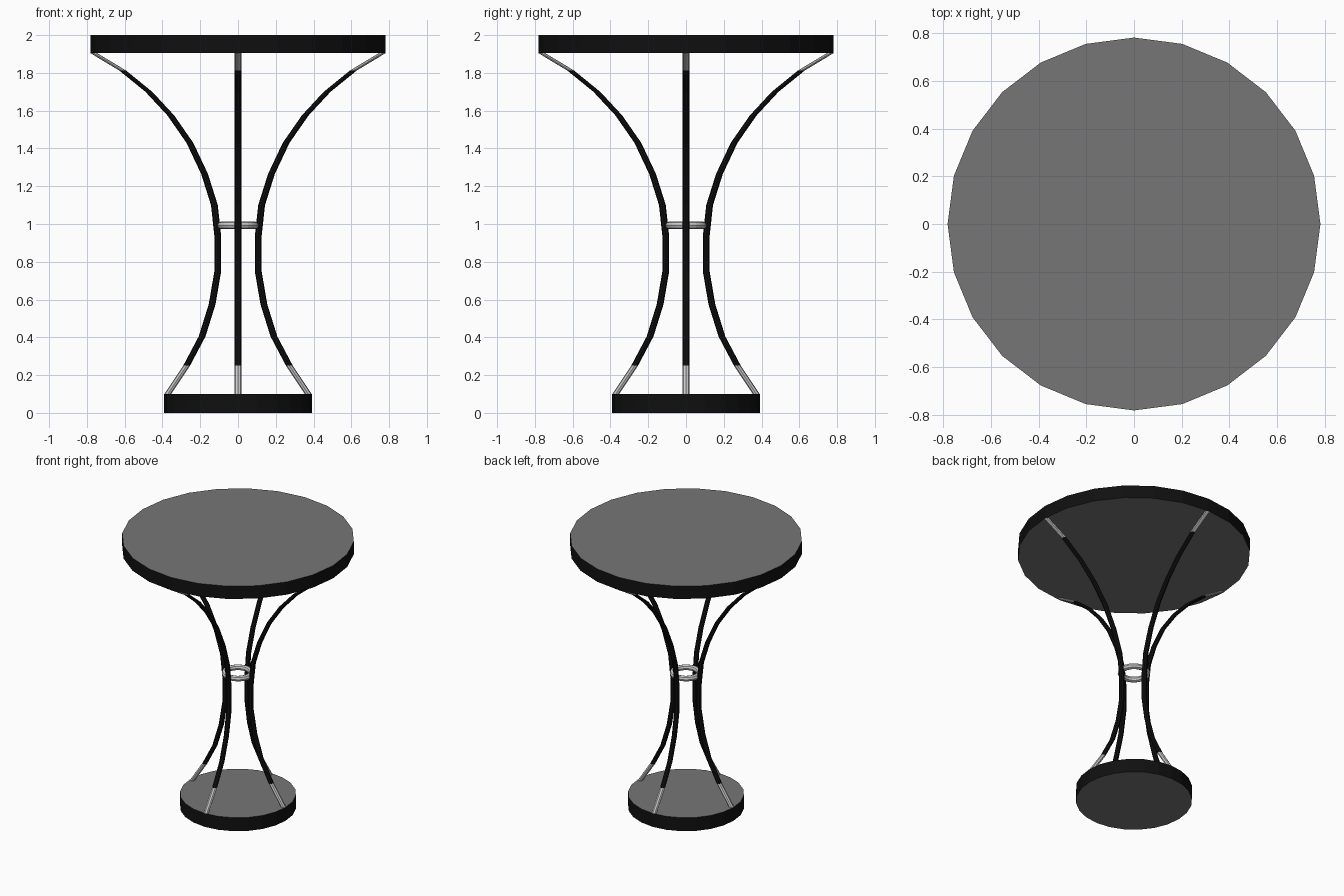
import bpy, bmesh
from math import cos, sin, pi, radians

if "Cube" in bpy.data.objects:
    bpy.data.objects.remove(bpy.data.objects["Cube"])


def material(name, v):
    m = bpy.data.materials.new(name)
    m.diffuse_color = (v, v, v, 1)
    m.use_nodes = True
    m.node_tree.nodes["Principled BSDF"].inputs["Base Color"].default_value = m.diffuse_color
    return m


BLACK = material("black_lacquer", 0.005)
GREY = material("dark_grey_surface", 0.18)
METAL = material("metal", 0.7)


def make_object(name, bm, mats):
    bmesh.ops.recalc_face_normals(bm, faces=bm.faces)
    me = bpy.data.meshes.new(name)
    bm.to_mesh(me)
    bm.free()
    for m in mats:
        me.materials.append(m)
    ob = bpy.data.objects.new(name, me)
    bpy.context.collection.objects.link(ob)
    return ob


# 24-sided disc with black rim and grey faces
def disc(name, radius, z0, z1):
    bm = bmesh.new()
    bmesh.ops.create_cone(bm, cap_ends=True, segments=24,
                          radius1=radius, radius2=radius, depth=z1 - z0)
    bmesh.ops.translate(bm, verts=bm.verts, vec=(0, 0, (z0 + z1) / 2))
    # keep a rim vertex on the x axis
    for f in bm.faces:
        f.material_index = 1 if len(f.verts) > 4 else 0
    make_object(name, bm, [BLACK, GREY])


disc("table_top", 0.782, 1.905, 2.0)
disc("base", 0.391, 0.0, 0.1)

# Leg path: (distance from axis, height)
PATH = [(0.372, 0.1), (0.272, 0.25), (0.19, 0.405), (0.137, 0.575),
        (0.107, 0.75), (0.107, 0.935), (0.125, 1.10), (0.177, 1.265),
        (0.255, 1.43), (0.356, 1.575), (0.472, 1.70), (0.61, 1.812),
        (0.764, 1.905)]


# Curved leg: horizontal octagon swept along the path, metal end pieces
def leg(name, angle, r=0.018, n=8):
    bm = bmesh.new()
    ca, sa = cos(angle), sin(angle)
    rings = []
    for d, z in PATH:
        ring = []
        for i in range(n):
            t = 2 * pi * i / n
            x, y = d + r * cos(t), r * sin(t)
            ring.append(bm.verts.new((x * ca - y * sa, x * sa + y * ca, z)))
        rings.append(ring)
    last = len(rings) - 2
    for k in range(last + 1):
        a, b = rings[k], rings[k + 1]
        for i in range(n):
            j = (i + 1) % n
            f = bm.faces.new((a[i], a[j], b[j], b[i]))
            f.material_index = 1 if k in (0, last) else 0
    for ring in (rings[0], rings[-1]):
        bm.faces.new(ring).material_index = 1
    make_object(name, bm, [BLACK, METAL])


for name, deg in (("right_leg", 0), ("back_leg", 90),
                  ("left_leg", 180), ("front_leg", 270)):
    leg(name, radians(deg))

# Metal ring joining the legs at the waist
bpy.ops.mesh.primitive_torus_add(major_segments=24, minor_segments=8,
                                 major_radius=0.09, minor_radius=0.02,
                                 location=(0, 0, 0.993))
ring = bpy.context.object
ring.name = "waist_ring"
ring.data.materials.append(METAL)
